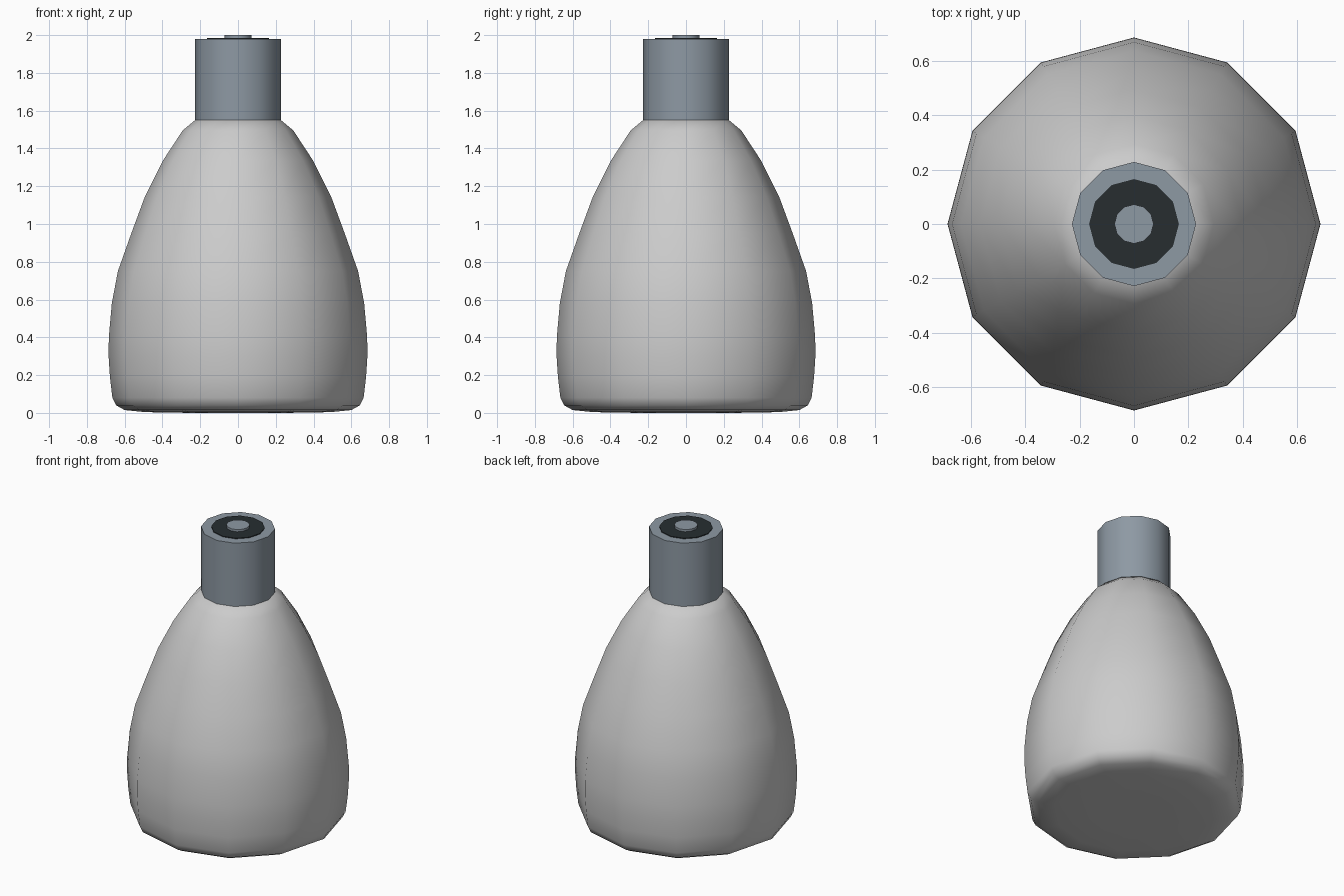
import bpy, bmesh
from math import cos, sin, pi, radians

if "Cube" in bpy.data.objects:
    bpy.data.objects.remove(bpy.data.objects["Cube"])

SIDES = 12


def material(name, rgb):
    m = bpy.data.materials.new(name)
    m.diffuse_color = (*rgb, 1)
    m.use_nodes = True
    m.node_tree.nodes["Principled BSDF"].inputs["Base Color"].default_value = m.diffuse_color
    return m


def lathe(name, profile, mat=None, angle=40):
    """Spin (radius, z) points around z, capping both ends."""
    bm = bmesh.new()
    rings = [[bm.verts.new((r * cos(2 * pi * i / SIDES), r * sin(2 * pi * i / SIDES), z))
              for i in range(SIDES)] for r, z in profile]
    for a, b in zip(rings, rings[1:]):
        for i in range(SIDES):
            j = (i + 1) % SIDES
            bm.faces.new((a[i], a[j], b[j], b[i]))
    bm.faces.new(rings[0][::-1])
    bm.faces.new(rings[-1])
    me = bpy.data.meshes.new(name)
    bm.to_mesh(me)
    bm.free()
    ob = bpy.data.objects.new(name, me)
    bpy.context.collection.objects.link(ob)
    if mat:
        me.materials.append(mat)
    bpy.ops.object.select_all(action='DESELECT')
    ob.select_set(True)
    bpy.context.view_layer.objects.active = ob
    bpy.ops.object.shade_smooth_by_angle(angle=radians(angle))
    return ob


metal = material("metal", (0.27, 0.32, 0.37))
dark = material("dark_insulator", (0.02, 0.027, 0.03))

# bulb envelope
lathe("bulb", [(0.25, 0.0), (0.49, 0.004), (0.60, 0.015), (0.645, 0.04), (0.665, 0.08),
               (0.678, 0.19), (0.685, 0.30), (0.684, 0.40), (0.668, 0.58), (0.636, 0.75),
               (0.565, 0.95), (0.493, 1.145), (0.398, 1.335), (0.293, 1.495), (0.225, 1.552)],
      angle=75)

# screw collar, insulating disc and centre contact
lathe("collar", [(0.228, 1.55), (0.228, 1.98)], metal)
lathe("insulator", [(0.165, 1.97), (0.165, 1.985)], dark)
lathe("contact", [(0.072, 1.975), (0.072, 2.0)], metal)
